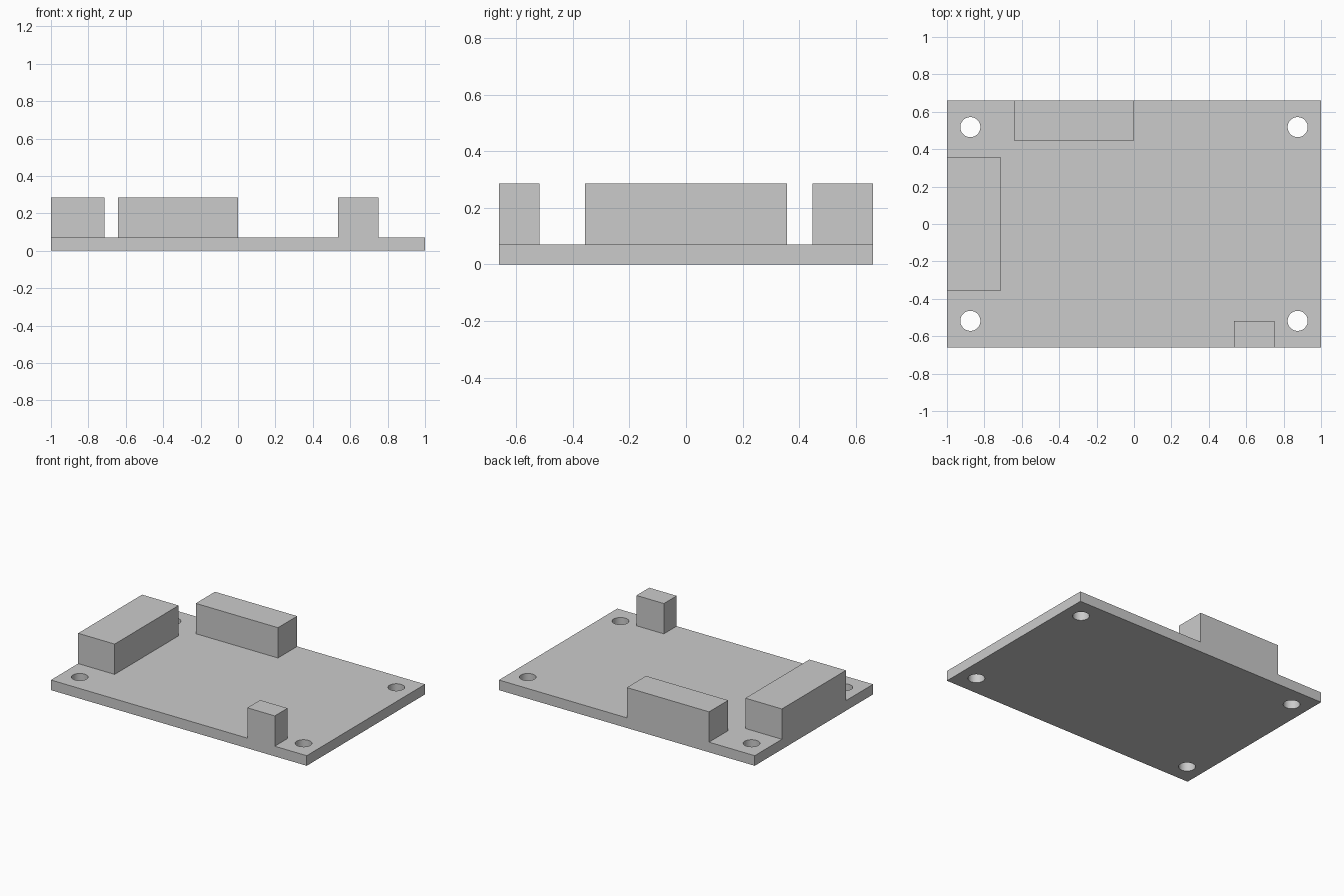
import bpy
import bmesh
from mathutils import Matrix, Vector

default_cube = bpy.data.objects.get("Cube")
if default_cube:
    bpy.data.objects.remove(default_cube, do_unlink=True)

UNIT = 1 / 28          # sizes below are in a 56 x 37 module
HALF_X, HALF_Y = 28, 18.5
THICK, TOP = 2, 8

grey = bpy.data.materials.new("light_grey")
grey.use_nodes = True
colour = (0.6, 0.6, 0.6, 1)
grey.diffuse_color = colour
grey.node_tree.nodes["Principled BSDF"].inputs["Base Color"].default_value = colour


def add_object(name, bm):
    mesh = bpy.data.meshes.new(name)
    bm.to_mesh(mesh)
    bm.free()
    mesh.materials.append(grey)
    obj = bpy.data.objects.new(name, mesh)
    bpy.context.collection.objects.link(obj)
    return obj


def box(name, low, high):
    low, high = Vector(low) * UNIT, Vector(high) * UNIT
    bm = bmesh.new()
    matrix = Matrix.Translation((low + high) / 2) @ Matrix.Diagonal((*(high - low), 1))
    bmesh.ops.create_cube(bm, size=1, matrix=matrix)
    return add_object(name, bm)


# Base board
board = box("board", (-HALF_X, -HALF_Y, 0), (HALF_X, HALF_Y, THICK))

# Four corner mounting holes
bm = bmesh.new()
for sx in (-1, 1):
    for sy in (-1, 1):
        centre = Vector((sx * 24.5, sy * 14.5, THICK / 2)) * UNIT
        bmesh.ops.create_cone(bm, cap_ends=True, segments=64, radius1=1.5 * UNIT,
                              radius2=1.5 * UNIT, depth=2 * THICK * UNIT,
                              matrix=Matrix.Translation(centre))
cutter = add_object("hole_cutter", bm)
cut = board.modifiers.new("mounting_holes", "BOOLEAN")
cut.operation = "DIFFERENCE"
cut.solver = "EXACT"
cut.object = cutter
bpy.context.view_layer.objects.active = board
board.select_set(True)
bpy.ops.object.modifier_apply(modifier=cut.name)
bpy.data.objects.remove(cutter, do_unlink=True)
bpy.ops.object.shade_smooth_by_angle()

# Connector blocks flush with the board edges
box("right_connector", (-HALF_X, -10, THICK), (-20, 10, TOP))
box("back_connector", (-18, HALF_Y - 6, THICK), (0, HALF_Y, TOP))
box("front_connector", (15, -HALF_Y, THICK), (21, 4 - HALF_Y, TOP))
